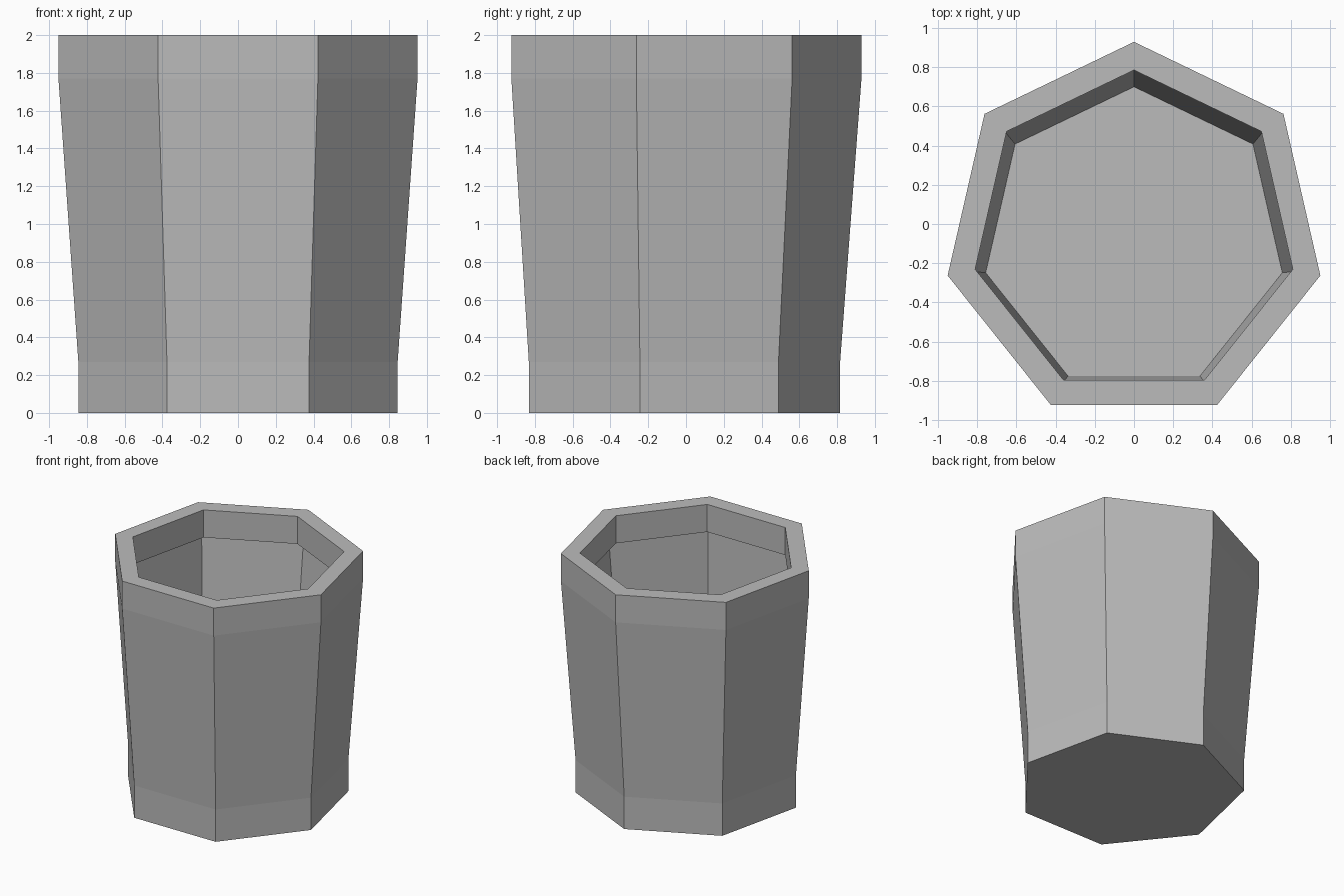
import bpy, bmesh, math

if "Cube" in bpy.data.objects:
    bpy.data.objects.remove(bpy.data.objects["Cube"])

SIDES = 7

# Outer skin, lip, undercut and floor: (radius, y centre, z) from base to cavity
RINGS = [
    (0.867, -0.051, 0.00),   # base
    (0.867, -0.051, 0.27),   # top of straight foot
    (0.975, -0.046, 1.77),   # bottom of straight collar
    (0.975, -0.046, 2.00),   # outer rim
    (0.831, -0.046, 2.00),   # inner rim
    (0.831, -0.046, 1.77),   # underside of lip
    (0.900, -0.036, 1.77),   # top of cavity wall
    (0.776, -0.076, 0.20),   # cavity floor
]


def ring(bm, radius, cy, z):
    """Heptagon with one corner pointing to the back."""
    angles = [math.pi / 2 + math.tau * i / SIDES for i in range(SIDES)]
    return [bm.verts.new((radius * math.cos(a), cy + radius * math.sin(a), z))
            for a in angles]


bm = bmesh.new()
loops = [ring(bm, *r) for r in RINGS]
for low, high in zip(loops, loops[1:]):
    for i in range(SIDES):
        j = (i + 1) % SIDES
        bm.faces.new((low[i], low[j], high[j], high[i]))
bm.faces.new(loops[0][::-1])   # underside
bm.faces.new(loops[-1])        # cavity floor
bmesh.ops.recalc_face_normals(bm, faces=bm.faces)

mesh = bpy.data.meshes.new("seven_sided_pot")
bm.to_mesh(mesh)
bm.free()

grey = bpy.data.materials.new("plain grey")
grey.diffuse_color = (0.5, 0.5, 0.5, 1.0)
grey.use_nodes = True
grey.node_tree.nodes["Principled BSDF"].inputs["Base Color"].default_value = grey.diffuse_color
mesh.materials.append(grey)

pot = bpy.data.objects.new("seven_sided_pot", mesh)
bpy.context.collection.objects.link(pot)
